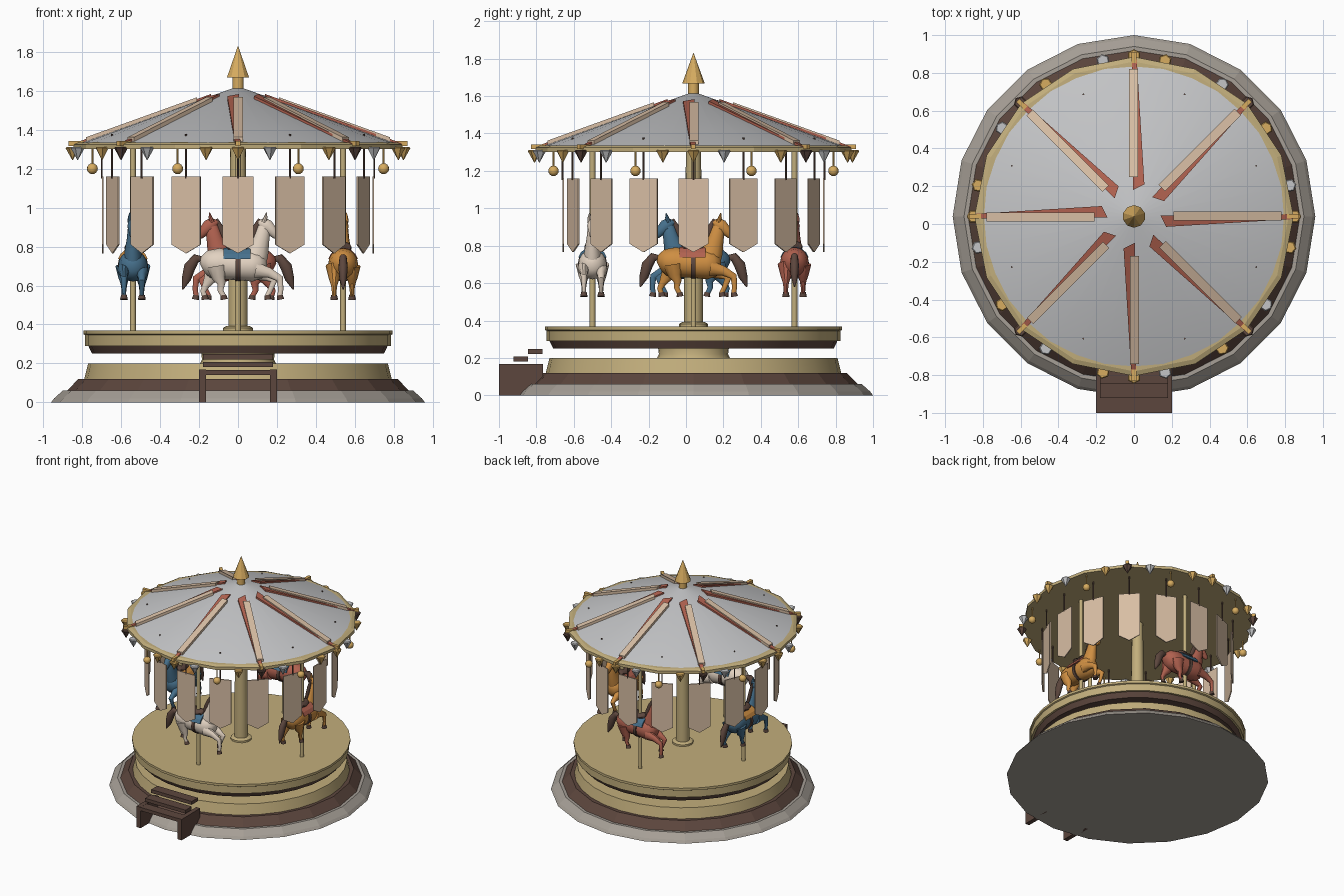
import bpy, bmesh
from math import sin, cos, pi, radians
from mathutils import Matrix, Vector

cube = bpy.data.objects.get("Cube")
if cube:
    bpy.data.objects.remove(cube)


def material(name, r, g, b):
    lin = [((c / 255 + 0.055) / 1.055) ** 2.4 for c in (r, g, b)] + [1]
    m = bpy.data.materials.new(name)
    m.use_nodes = True
    m.diffuse_color = lin
    m.node_tree.nodes["Principled BSDF"].inputs["Base Color"].default_value = lin
    return m


TAN = material("deck tan", 194, 174, 124)
GOLD = material("ornament gold", 215, 172, 96)
SILVER = material("roof silver", 196, 197, 199)
STONE = material("base stone", 166, 159, 150)
BROWN = material("dark brown", 92, 70, 61)
RED = material("brick red", 176, 97, 79)
CREAM = material("cream", 226, 210, 193)
BLUE = material("blue", 70, 112, 140)
ORANGE = material("orange", 206, 142, 66)
BEIGE = material("banner beige", 216, 190, 164)

CENTRE = Matrix.Translation((0, 0.04, 0))


def turned(degrees, offset=(0, 0, 0)):
    """Placement around the central axis; zero degrees is the front."""
    return CENTRE @ Matrix.Rotation(radians(degrees), 4, 'Z') @ Matrix.Translation(offset)


def finish(name, bm, mat, place=CENTRE, smooth=True):
    bmesh.ops.recalc_face_normals(bm, faces=bm.faces)
    bm.transform(place)
    me = bpy.data.meshes.new(name)
    bm.to_mesh(me)
    bm.free()
    me.materials.append(mat)
    if smooth:
        me.shade_smooth()
        me.set_sharp_from_angle(angle=radians(40))
    ob = bpy.data.objects.new(name, me)
    bpy.context.collection.objects.link(ob)
    return ob


def bridge(bm, rings):
    """Skin a list of vertex rings and close both ends."""
    n = len(rings[0])
    for a, b in zip(rings, rings[1:]):
        for i in range(n):
            j = (i + 1) % n
            bm.faces.new((a[i], a[j], b[j], b[i]))
    bm.faces.new(rings[0])
    bm.faces.new(rings[-1])


def lathe(name, profile, mat, n=24, place=CENTRE, smooth=True):
    bm = bmesh.new()
    bridge(bm, [[bm.verts.new((r * sin(2 * pi * i / n), -r * cos(2 * pi * i / n), z))
                 for i in range(n)] for r, z in profile])
    return finish(name, bm, mat, place, smooth)


def loft(name, path, mat, place, side=0.0, flat=1.0, n=12):
    """Tube through (x, z, radius) stations in a vertical plane."""
    bm = bmesh.new()
    pts = [Vector((x, side, z)) for x, z, r in path]
    rings = []
    for k, (x, z, r) in enumerate(path):
        t = (pts[min(k + 1, len(pts) - 1)] - pts[max(k - 1, 0)]).normalized()
        across = Vector((0, 1, 0))
        up = t.cross(across)
        rings.append([bm.verts.new(pts[k] + across * r * flat * cos(2 * pi * i / n)
                                   + up * r * sin(2 * pi * i / n)) for i in range(n)])
    bridge(bm, rings)
    return finish(name, bm, mat, place)


def box(name, x0, x1, y0, y1, z0, z1, mat, place=Matrix()):
    bm = bmesh.new()
    bmesh.ops.create_cube(bm, size=1)
    for v in bm.verts:
        v.co = (x1 if v.co.x > 0 else x0, y1 if v.co.y > 0 else y0, z1 if v.co.z > 0 else z0)
    return finish(name, bm, mat, place, False)


def slab(name, outline, offset, mat, place):
    """Solid between an outline and its shifted copy."""
    bm = bmesh.new()
    a = [bm.verts.new(p) for p in outline]
    b = [bm.verts.new(Vector(p) + Vector(offset)) for p in outline]
    bridge(bm, [a, b])
    return finish(name, bm, mat, place, False)


# Stepped base and rotating deck
lathe("stone_base", [(.96, 0), (.945, .02), (.90, .06)], STONE, 20, smooth=False)
lathe("base_skirt", [(.88, .058), (.82, .12)], BROWN, 20, smooth=False)
lathe("lower_drum", [(.79, .118), (.77, .20)], TAN, 32)
lathe("turning_hub", [(.195, .2), (.185, .22), (.19, .26)], TAN)
lathe("deck_underside", [(.75, .25), (.77, .292)], BROWN, 32)
lathe("deck", [(.785, .29), (.785, .345), (.795, .35), (.795, .368)], TAN, 32)

# Entrance steps
for s, label in ((1, "left"), (-1, "right")):
    box("step_panel_" + label, min(s * .2, s * .165), max(s * .2, s * .165),
        -1, -.765, 0, .168, BROWN)
for k in range(3):
    y, z = -1 + .078 * k, .14 + .04 * k
    box("step_tread", -.18, .18, y, y + .078, z, z + .027, BROWN)

# Central column
lathe("column", [(.05, .36), (.05, .65), (.04, 1.31)], TAN, 16)
lathe("column_foot", [(.077, .36), (.077, .382), (.06, .392)], TAN, 16)

# Canopy
lathe("canopy_rim", [(.845, 1.302), (.845, 1.325), (.82, 1.335), (.78, 1.337)], TAN, 16, smooth=False)
lathe("canopy_roof", [(.80, 1.334), (.004, 1.622)], SILVER, 32)
lathe("finial_stem", [(.03, 1.61), (.03, 1.675)], GOLD, 10)
lathe("finial_cone", [(.06, 1.668), (.001, 1.83)], GOLD, 10, smooth=False)


def roof_z(r):
    return 1.622 - .36 * r


for k in range(8):
    # Roof ribs: a tapering board with a pale batten beside it
    place = turned(45 * k)
    slab("rib_board", [(x, -r, roof_z(r) - .01) for x, r in
                       ((.005, .14), (-.055, .17), (-.014, .84), (.012, .84))],
         (0, 0, .022), RED, place)
    slab("rib_batten", [(x, -r, roof_z(r) - .005) for x, r in
                        ((.026, .21), (-.022, .21), (-.022, .78), (.026, .78))],
         (0, 0, .026), BEIGE, place)
    box("rib_peg", -.012, .012, -.87, -.79, 1.318, 1.342, GOLD, place)
    # Hanging balls between the ribs
    ball = turned(45 * k + 22.5, (0, -.81, 0))
    lathe("ball_cord", [(.005, 1.215), (.005, 1.31)], GOLD, 6, ball)
    lathe("hanging_ball", [(max(.028 * sin(pi * i / 8), .001), 1.2 - .028 * cos(pi * i / 8))
                           for i in range(9)], GOLD, 12, ball)

# Pennant drops around the rim
drop = [(.002, 1.245), (.036, 1.306), (.03, 1.312)]
for k in range(16):
    lathe("rim_drop", drop, (SILVER, GOLD)[k % 2], 6, turned(22.5 * k + 11.25, (0, -.84, 0)), False)
for k in range(8):
    lathe("rib_drop", drop, (GOLD, BROWN)[k % 2], 6, turned(45 * k, (0, -.85, 0)), False)

# Hanging banners
for k in range(16):
    place = turned(22.5 * k, (0, -.70, 0))
    slab("banner", [(-.08, 0, 1.16), (.08, 0, 1.16), (.08, 0, .81), (0, 0, .765), (-.08, 0, .81)],
         (0, .008, 0), BEIGE, place)
    lathe("banner_cord", [(.005, 1.15), (.005, 1.378)], BROWN, 6, place)

# Four galloping horses on poles
COATS = [("cream", CREAM, BLUE), ("orange", ORANGE, RED), ("red", RED, BLUE), ("blue", BLUE, ORANGE)]
FRONT_LEGS = [[(.09, .67, .042), (.15, .645, .026), (.185, .625, .02), (.165, .575, .014), (.15, .545, .014)],
              [(.09, .68, .042), (.16, .665, .027), (.215, .635, .02), (.22, .58, .014), (.215, .545, .014)]]
HIND_LEGS = [[(-.12, .70, .055), (-.14, .64, .036), (-.165, .60, .02), (-.18, .57, .015), (-.172, .545, .014)],
             [(-.11, .70, .055), (-.10, .64, .036), (-.085, .61, .022), (-.09, .575, .015), (-.075, .545, .014)]]

for k, (label, coat, cloth) in enumerate(COATS):
    place = turned(90 * k, (0, -.54, 0))
    pre = label + "_horse_"
    lathe(pre + "pole", [(.015, .36), (.015, 1.31)], TAN, 10, place)
    loft(pre + "body", [(-.19, .70, .015), (-.18, .705, .045), (-.15, .71, .07), (-.10, .712, .08),
                        (0, .70, .072), (.07, .70, .08), (.115, .705, .068), (.14, .71, .04),
                        (.148, .71, .01)], coat, place, flat=.95, n=16)
    loft(pre + "neck", [(.07, .70, .07), (.10, .77, .058), (.12, .84, .042), (.135, .90, .034),
                        (.14, .925, .02)], coat, place, flat=.75)
    loft(pre + "head", [(.105, .925, .012), (.125, .92, .03), (.148, .905, .036), (.175, .88, .027),
                        (.197, .857, .021), (.207, .845, .01)], coat, place, flat=.8)
    loft(pre + "tail", [(-.175, .735, .012), (-.215, .74, .024), (-.248, .695, .03),
                        (-.265, .635, .024), (-.285, .58, .004)], BROWN, place, flat=.8)
    loft(pre + "mane", [(.045, .79, .012), (.068, .84, .02), (.09, .89, .02), (.115, .94, .012)],
         BROWN, place, flat=.5)
    for side, a in ((1, 0), (-1, 1)):
        loft(pre + "ear", [(.132, .925, .012), (.142, .95, .01), (.146, .975, .002)],
             coat, place, side * .016, n=8)
        for legs in (FRONT_LEGS, HIND_LEGS):
            leg = legs[a]
            loft(pre + "leg", leg, coat, place, side * .046, flat=.8, n=10)
            x, z, r = leg[-1]
            loft(pre + "hoof", [(x, z + .006, .015), (x + .004, z - .017, .02)],
                 BROWN, place, side * .046, n=10)
    # Tack: cloth draped over the back, girth strap and saddle
    slab(pre + "saddle_cloth", [(-.075, .082 * cos(t), .705 + .09 * sin(t)) for t in
                                [radians(20 + 20 * i) for i in range(8)]], (.14, 0, 0), cloth, place)
    loft(pre + "girth", [(-.012, .70, .078), (.012, .70, .079)], BROWN, place, n=16)
    loft(pre + "saddle", [(-.06, .815, .008), (-.045, .80, .028), (0, .785, .028), (.04, .798, .024),
                          (.052, .812, .006)], BROWN, place, flat=1.5)
